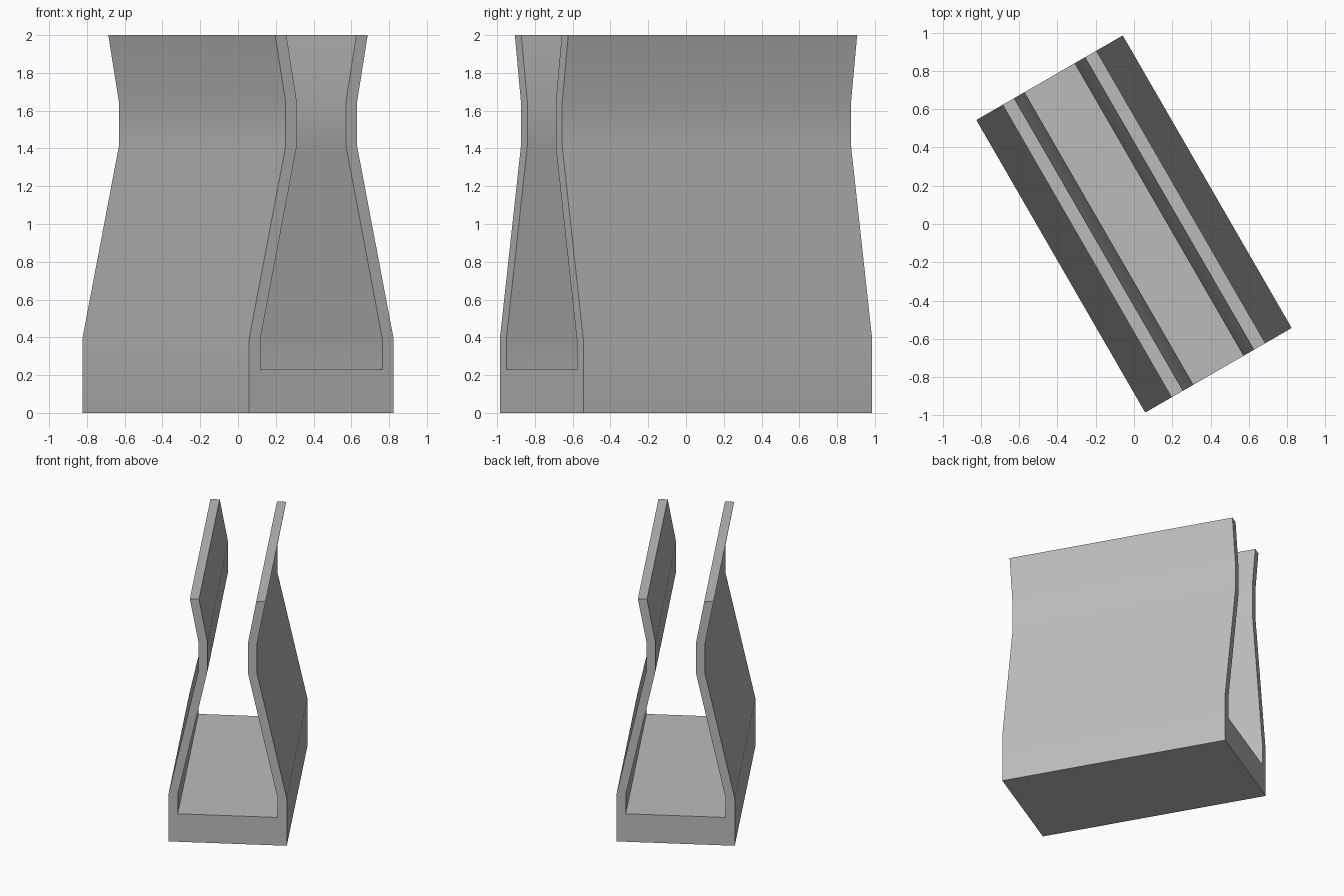
import bpy
import bmesh
import math
from mathutils import Matrix

cube = bpy.data.objects.get("Cube")
if cube:
    bpy.data.objects.remove(cube, do_unlink=True)

HALF_LENGTH = 0.883
TURN = math.radians(30)

# Plain grey material
grey = bpy.data.materials.new("plain grey")
grey.use_nodes = True
colour = (0.5, 0.5, 0.5, 1)
grey.diffuse_color = colour
grey.node_tree.nodes["Principled BSDF"].inputs["Base Color"].default_value = colour

# Half cross-section of the clip: outer wall going up, inner wall coming down
half = [(0.442, 0), (0.442, 0.39), (0.219, 1.41), (0.219, 1.65), (0.283, 2),
        (0.214, 2), (0.151, 1.65), (0.151, 1.41), (0.373, 0.39), (0.373, 0.23)]
profile = half + [(-x, z) for x, z in reversed(half)]

# Extrude the mirrored cross-section along its length and turn it
bm = bmesh.new()
end = bm.faces.new([bm.verts.new((x, -HALF_LENGTH, z)) for x, z in profile])
out = bmesh.ops.extrude_face_region(bm, geom=[end], use_keep_orig=True)
moved = [v for v in out["geom"] if isinstance(v, bmesh.types.BMVert)]
bmesh.ops.translate(bm, verts=moved, vec=(0, 2 * HALF_LENGTH, 0))
bmesh.ops.recalc_face_normals(bm, faces=bm.faces)
bmesh.ops.rotate(bm, verts=bm.verts, matrix=Matrix.Rotation(TURN, 3, "Z"))

mesh = bpy.data.meshes.new("spring_clip")
bm.to_mesh(mesh)
bm.free()
mesh.materials.append(grey)
clip = bpy.data.objects.new("spring_clip", mesh)
bpy.context.collection.objects.link(clip)

# Soft bends in the walls, crisp edges elsewhere
bpy.ops.object.select_all(action="DESELECT")
clip.select_set(True)
bpy.context.view_layer.objects.active = clip
bpy.ops.object.shade_smooth_by_angle(angle=math.radians(30))
